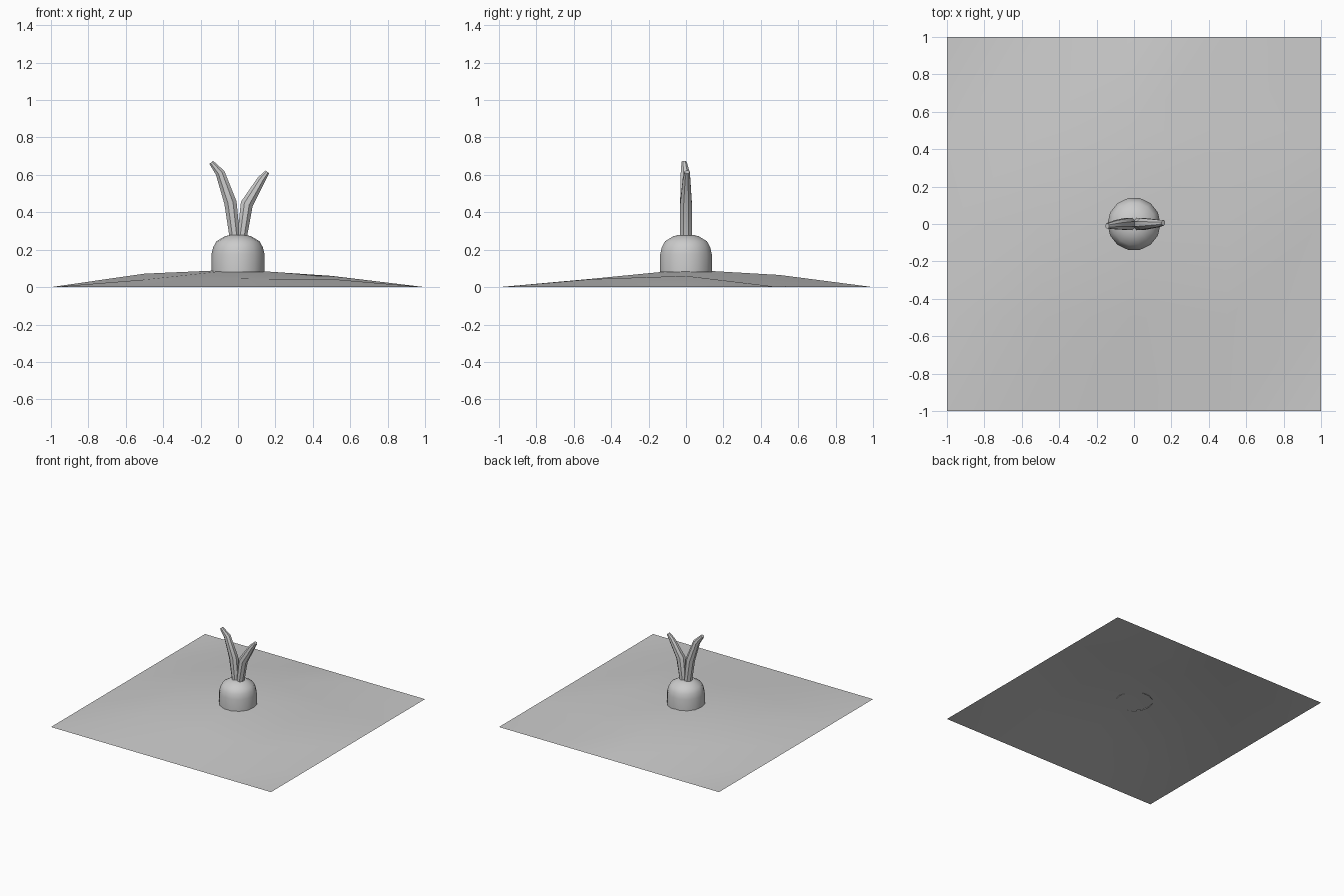
import bpy, bmesh, math
from mathutils import Vector

if "Cube" in bpy.data.objects:
    bpy.data.objects.remove(bpy.data.objects["Cube"])


def finish(bm, name, angle=None):
    bmesh.ops.recalc_face_normals(bm, faces=bm.faces)
    mesh = bpy.data.meshes.new(name)
    bm.to_mesh(mesh)
    bm.free()
    obj = bpy.data.objects.new(name, mesh)
    bpy.context.collection.objects.link(obj)
    if angle:
        bpy.ops.object.select_all(action='DESELECT')
        obj.select_set(True)
        bpy.context.view_layer.objects.active = obj
        bpy.ops.object.shade_smooth_by_angle(angle=math.radians(angle))
    return obj


def loft(bm, rings):
    for a, b in zip(rings, rings[1:]):
        n = len(a)
        for i in range(n):
            j = (i + 1) % n
            bm.faces.new((a[i], a[j], b[j], b[i]))


# Ground: thin open sheet, four by four quads with a low mound
heights = {(-1, -1): 0.04, (0, -1): 0.045, (1, -1): 0.043,
           (-1, 0): 0.072, (0, 0): 0.094, (1, 0): 0.06,
           (-1, 1): 0.055, (0, 1): 0.065, (1, 1): 0.005}
bm = bmesh.new()
bmesh.ops.create_grid(bm, x_segments=4, y_segments=4, size=1)
for v in bm.verts:
    v.co.z = heights.get((round(v.co.x * 2), round(v.co.y * 2)), 0)
# split each quad along its lower-left to upper-right diagonal
for f in list(bm.faces):
    vs = sorted(f.verts, key=lambda v: v.co.x + v.co.y)
    bmesh.utils.face_split(f, vs[0], vs[3])
finish(bm, "soil_mound", 30)

# Bulb: lathed dome, open underneath
profile = [(0.142, 0.08), (0.142, 0.175), (0.132, 0.215), (0.115, 0.245),
           (0.07, 0.272), (0.035, 0.28)]
sides = 14
bm = bmesh.new()
rings = [[bm.verts.new((r * math.cos(2 * math.pi * i / sides),
                        r * math.sin(2 * math.pi * i / sides), z))
          for i in range(sides)] for r, z in profile]
loft(bm, rings)
bm.faces.new(rings[-1])
finish(bm, "bulb", 40)


# Leaves: bent tapering stalks; each station is x, y, z, half width, half depth
def leaf(name, stations, sides=8):
    bm = bmesh.new()
    pts = [Vector(s[:3]) for s in stations]
    rings = []
    for k, s in enumerate(stations):
        d = (pts[min(k + 1, len(pts) - 1)] - pts[max(k - 1, 0)]).normalized()
        side = Vector((0, 1, 0)).cross(d).normalized()
        rings.append([])
        for i in range(sides):
            a = 2 * math.pi * (i + 0.5) / sides
            rings[-1].append(bm.verts.new(pts[k] + side * s[3] * math.cos(a)
                                          + Vector((0, s[4] * math.sin(a), 0))))
    loft(bm, rings)
    bm.faces.new(rings[-1])
    finish(bm, name, 40)


leaf("left_leaf", [(-0.018, 0, 0.27, 0.03, 0.034), (-0.04, 0, 0.45, 0.036, 0.034),
                   (-0.095, -0.004, 0.61, 0.027, 0.026), (-0.143, -0.01, 0.667, 0.014, 0.015)])
leaf("right_leaf", [(0.022, 0, 0.27, 0.028, 0.034), (0.047, 0, 0.445, 0.036, 0.034),
                    (0.125, 0.003, 0.575, 0.024, 0.022), (0.157, 0.006, 0.616, 0.013, 0.015)])
